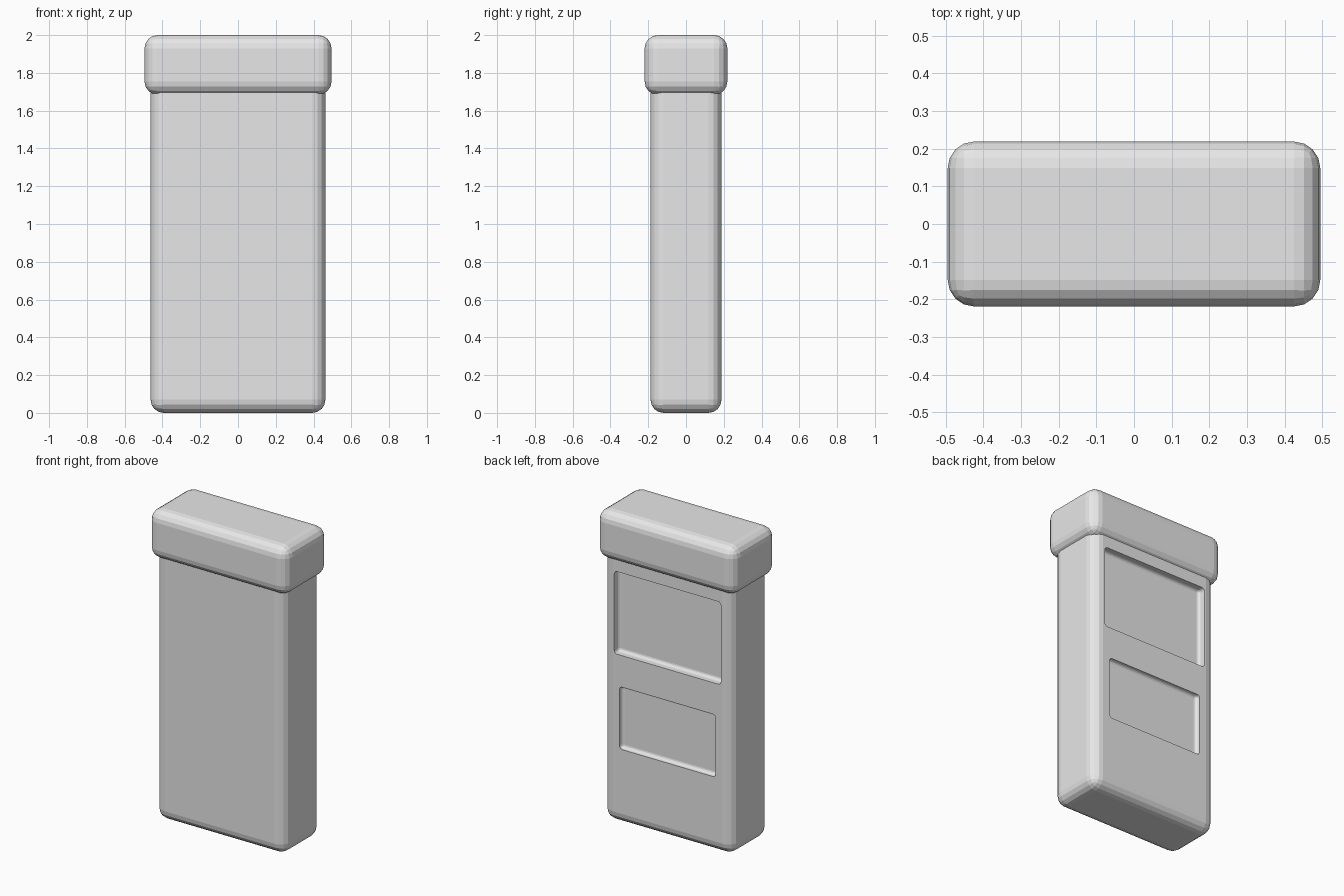
import bpy

# Remove the default cube
cube = bpy.data.objects.get("Cube")
if cube:
    bpy.data.objects.remove(cube, do_unlink=True)

# Single plain grey
grey = bpy.data.materials.new("light_grey")
grey.use_nodes = True
color = (0.8, 0.8, 0.8, 1)
grey.diffuse_color = color
grey.node_tree.nodes["Principled BSDF"].inputs["Base Color"].default_value = color


def rounded_box(name, low, high, radius, segments=4):
    """Box between two corners with evenly rounded edges."""
    centre = [(a + b) / 2 for a, b in zip(low, high)]
    bpy.ops.mesh.primitive_cube_add(size=1, location=centre)
    obj = bpy.context.object
    obj.name = name
    obj.scale = [b - a for a, b in zip(low, high)]
    bpy.ops.object.transform_apply(location=False, rotation=False, scale=True)
    obj.data.materials.append(grey)
    bevel = obj.modifiers.new("rounding", "BEVEL")
    bevel.width = radius
    bevel.segments = segments
    return obj


# Main body and the overhanging cap
W, D = 0.463, 0.188
body = rounded_box("body", (-W, -D, 0), (W, D, 1.85), 0.07)
cap = rounded_box("cap", (-0.495, -0.219, 1.684), (0.495, 0.219, 2), 0.07)

# Two soft-edged recesses cut in the back: half width, bottom, top, depth
recesses = {
    "upper_recess_cutter": (0.38, 1.09, 1.622, 0.05),
    "lower_recess_cutter": (0.343, 0.485, 0.887, 0.03),
}
for name, (half, bottom, top, depth) in recesses.items():
    cutter = rounded_box(name, (-half, D - depth, bottom), (half, D + 0.1, top), 0.02)
    cutter.hide_render = True
    cutter.hide_set(True)
    cut = body.modifiers.new(name, "BOOLEAN")
    cut.operation = "DIFFERENCE"
    cut.solver = "EXACT"
    cut.object = cutter
